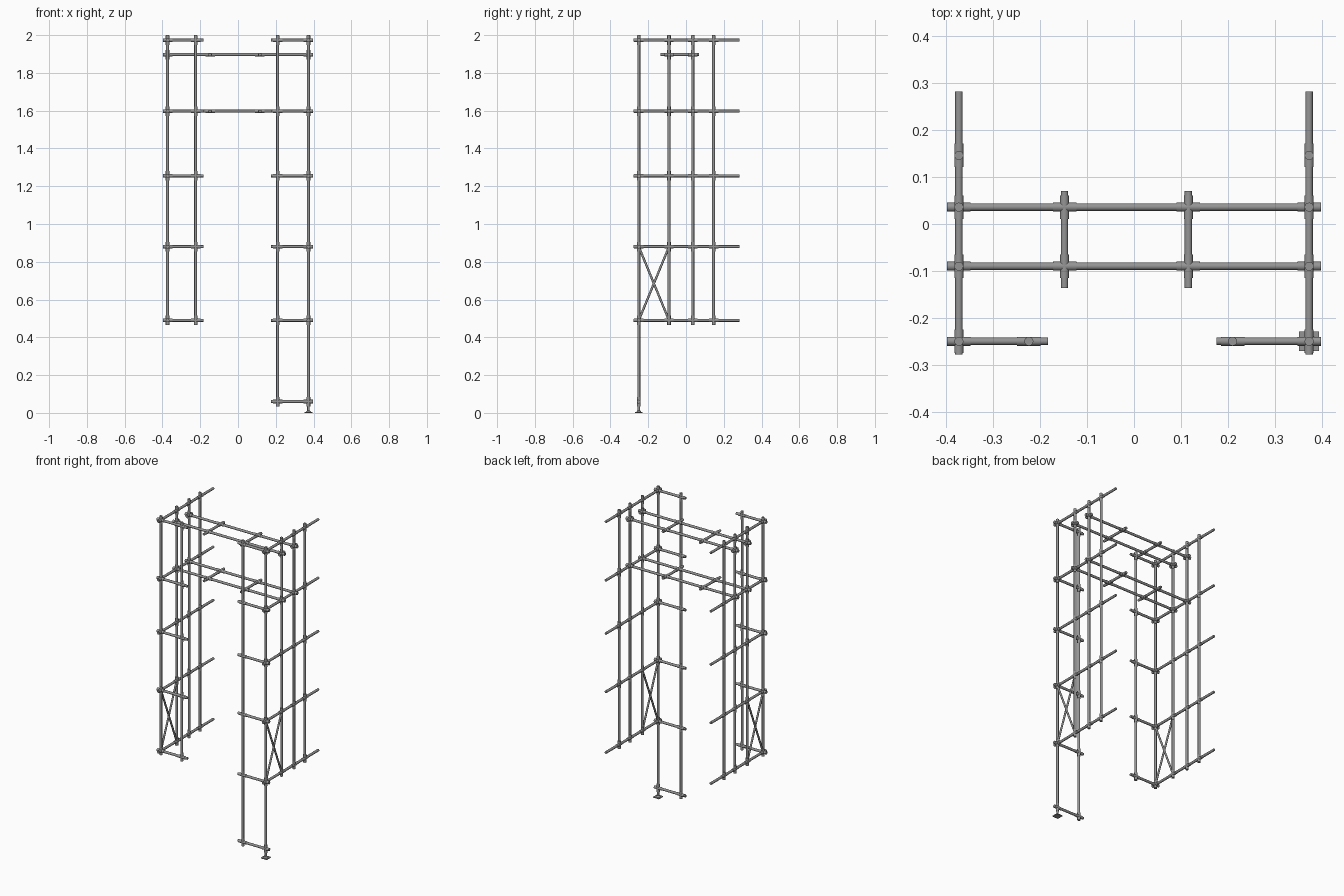
import bpy, bmesh
from mathutils import Vector, Matrix

if "Cube" in bpy.data.objects:
    bpy.data.objects.remove(bpy.data.objects["Cube"])

R, RS, HS = 0.0079, 0.0096, 0.025      # tube radius, sleeve radius, sleeve half length
X, YF = 0.373, -0.25                   # side frame x, front frame y
LEVELS = [0.49, 0.88, 1.255, 1.597, 1.973]
BRIDGE = [1.597, 1.897]
YB = [-0.09, 0.036]                    # bridge tubes

steel = bpy.data.materials.new("dark_steel")
steel.diffuse_color = (0.3, 0.3, 0.3, 1)
steel.use_nodes = True
steel.node_tree.nodes["Principled BSDF"].inputs["Base Color"].default_value = steel.diffuse_color


def add_cyl(bm, p, q, r, r2=None, seg=16):
    p, q = Vector(p), Vector(q)
    d = q - p
    m = Matrix.Translation((p + q) / 2) @ d.to_track_quat('Z', 'Y').to_matrix().to_4x4()
    bmesh.ops.create_cone(bm, cap_ends=True, segments=seg, radius1=r,
                          radius2=r if r2 is None else r2, depth=d.length, matrix=m)


def finish(bm, name):
    me = bpy.data.meshes.new(name)
    for f in bm.faces:
        f.smooth = len(f.verts) == 4
    for e in bm.edges:
        if len(e.link_faces) == 2 and e.calc_face_angle() > 0.6:
            e.smooth = False
    bm.to_mesh(me)
    bm.free()
    me.materials.append(steel)
    ob = bpy.data.objects.new(name, me)
    bpy.context.collection.objects.link(ob)
    return ob


def tube(name, p, q, r=R):
    bm = bmesh.new()
    add_cyl(bm, p, q, r)
    return finish(bm, name)


def coupler(p, axes):
    # sleeves wrapping every tube that meets at a joint
    bm = bmesh.new()
    p = Vector(p)
    for a in axes:
        d = Vector({'x': (HS, 0, 0), 'y': (0, HS, 0), 'z': (0, 0, HS)}[a])
        add_cyl(bm, p - d, p + d, RS)
    finish(bm, "coupler")


for s, side in ((-1, "left"), (1, "right")):
    x, xi = s * X, s * (0.224 if s < 0 else 0.21)
    low = 0.465 if s < 0 else 0.04
    # uprights
    tube(side + "_front_upright", (x, YF, low), (x, YF, 2.0))
    tube(side + "_inner_upright", (xi, YF, low), (xi, YF, 2.0))
    for y in YB + [0.146]:
        tube(side + "_side_upright", (x, y, 0.465), (x, y, 2.0))
    # side rails with their couplers
    for z in LEVELS:
        tube(side + "_side_rail", (x, -0.278, z), (x, 0.282, z))
        for y in YB + [0.146]:
            coupler((x, y, z), "xyz" if z in BRIDGE and y in YB else "yz")
    # short front rails, the right leg has one more at the bottom
    for z in LEVELS + ([0.06] if s > 0 else []):
        tube(side + "_front_rail", (s * 0.398, YF, z), (-0.183 if s < 0 else 0.176, YF, z))
        coupler((x, YF, z), "xyz" if z > 0.1 else "xz")
        coupler((xi, YF, z), "xz")
    # cross bracing in the lowest side bay
    for za, zb in ((0.49, 0.88), (0.88, 0.49)):
        tube(side + "_diagonal_brace", (x, YF, za), (x, YB[0], zb), 0.006)

# overhead bridge at two heights
for z in BRIDGE:
    for y in YB:
        tube("bridge_beam", (-0.398, y, z), (0.398, y, z))
        for s in (-1, 1):
            if z not in LEVELS:
                coupler((s * X, y, z), "xyz")
    for x in (-0.148, 0.116):
        tube("bridge_crosspiece", (x, -0.136, z), (x, 0.07, z))
        for y in YB:
            coupler((x, y, z), "xy")

# adjustable foot under the right front leg
bm = bmesh.new()
bmesh.ops.create_cube(bm, size=1, matrix=Matrix.Translation((X, YF, 0.0025))
                      @ Matrix.Diagonal((0.042, 0.042, 0.005, 1)))
add_cyl(bm, (X, YF, 0.005), (X, YF, 0.014), 0.014, 0.006)
add_cyl(bm, (X, YF, 0.005), (X, YF, 0.06), 0.0065)
finish(bm, "foot_plate")
